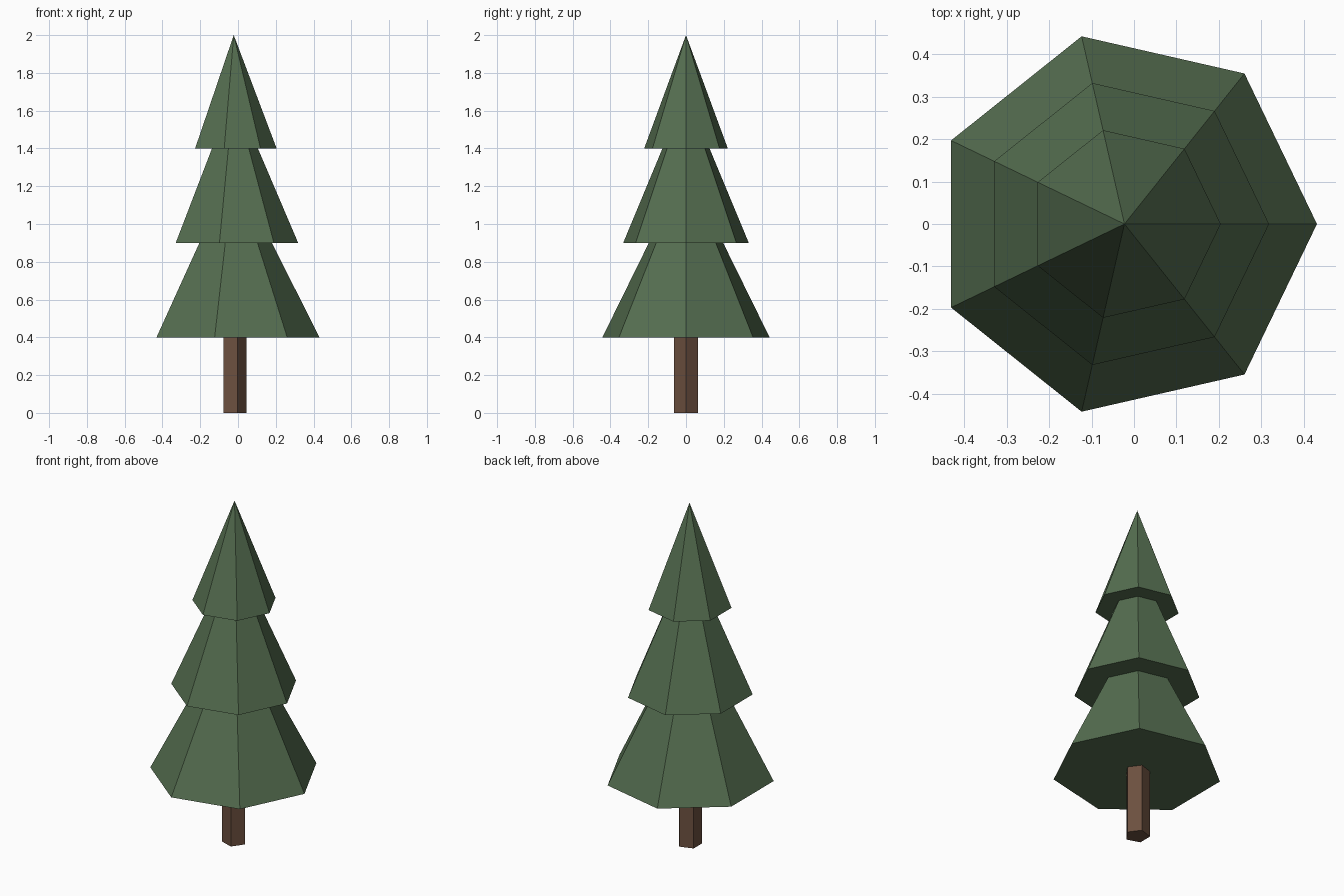
import bpy

if "Cube" in bpy.data.objects:
    bpy.data.objects.remove(bpy.data.objects["Cube"])

# Shared trunk axis, shifted so the seven-sided crown is centred on x = 0
AXIS_X = -0.0225


def material(name, color):
    mat = bpy.data.materials.new(name)
    mat.diffuse_color = (*color, 1.0)
    mat.use_nodes = True
    mat.node_tree.nodes["Principled BSDF"].inputs["Base Color"].default_value = mat.diffuse_color
    return mat


def tapered(name, sides, r_bottom, r_top, z0, z1, mat):
    """Flat-faced cone or prism with one corner pointing along +x."""
    bpy.ops.mesh.primitive_cone_add(
        vertices=sides, radius1=r_bottom, radius2=r_top, depth=z1 - z0,
        end_fill_type='NGON', location=(0, 0, 0))
    obj = bpy.context.object
    obj.name = name
    # The primitive starts its first corner on +y; turn it onto +x
    obj.rotation_euler.z = -1.5707963
    obj.location = (AXIS_X, 0, (z0 + z1) / 2)
    obj.data.materials.append(mat)
    return obj


green = material("needle green", (0.090, 0.155, 0.080))
brown = material("bark brown", (0.150, 0.080, 0.050))

# Five-sided trunk
tapered("trunk", 5, 0.068, 0.068, 0.0, 0.4, brown)

# Three overlapping seven-sided foliage tiers
for name, radius, z0, z1 in (("lower_foliage", 0.454, 0.4, 1.3),
                             ("middle_foliage", 0.341, 0.9, 1.7),
                             ("upper_foliage", 0.227, 1.4, 2.0)):
    tapered(name, 7, radius, 0.0, z0, z1, green)
